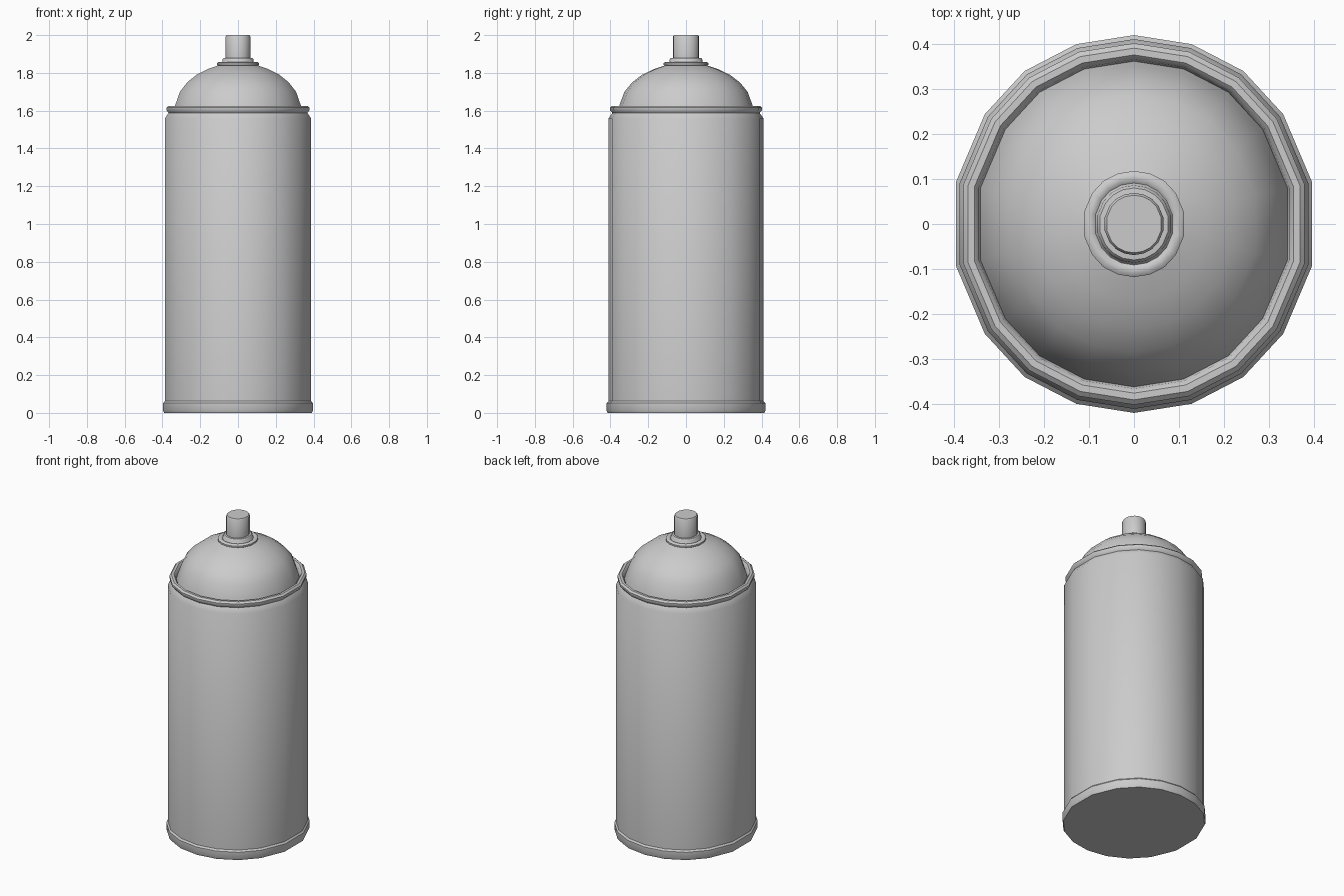
import bpy, bmesh, math

if "Cube" in bpy.data.objects:
    bpy.data.objects.remove(bpy.data.objects["Cube"])

# 18-sided, slightly narrow cross-section: one quarter, mirrored to a full loop
quarter = [(0.943, 0.221), (0.79, 0.581), (0.579, 0.81), (0.305, 0.952)]
right = [(x, -y) for x, y in reversed(quarter)] + quarter
section = [(0, -1)] + right + [(0, 1)] + [(-x, y) for x, y in reversed(right)]


def turned(name, profile, cap_bottom=False, cap_top=False):
    """Sweep a (radius, height) profile around the section, bottom to top."""
    bm = bmesh.new()
    rings = [[bm.verts.new((x * r, y * r, z)) for x, y in section] for r, z in profile]
    n = len(section)
    for a, b in zip(rings, rings[1:]):
        for j in range(n):
            k = (j + 1) % n
            bm.faces.new((a[j], a[k], b[k], b[j]))
    if cap_bottom:
        bm.faces.new(rings[0][::-1])
    if cap_top:
        bm.faces.new(rings[-1])
    mesh = bpy.data.meshes.new(name)
    bm.to_mesh(mesh)
    bm.free()
    ob = bpy.data.objects.new(name, mesh)
    bpy.context.collection.objects.link(ob)
    bpy.ops.object.select_all(action='DESELECT')
    ob.select_set(True)
    bpy.context.view_layer.objects.active = ob
    bpy.ops.object.shade_smooth_by_angle(angle=math.radians(40))
    return ob


# Can body with base lip and tapered shoulder
turned("can_body", [(0.414, 0), (0.42, 0.012), (0.42, 0.052), (0.411, 0.062),
                    (0.411, 1.558), (0.39, 1.588)], cap_bottom=True)

# Rolled rim with a groove on its inner side
turned("rolled_rim", [(0.39, 1.588), (0.402, 1.603), (0.402, 1.616), (0.391, 1.626),
                      (0.376, 1.626), (0.366, 1.616), (0.362, 1.595)])

# Domed top
turned("dome", [(0.362, 1.595), (0.352, 1.63), (0.326, 1.70), (0.285, 1.75),
                (0.232, 1.79), (0.17, 1.82), (0.11, 1.84)])

# Valve cup: rolled ring, groove and collar
turned("valve_cup", [(0.11, 1.838), (0.118, 1.843), (0.118, 1.852), (0.11, 1.858),
                     (0.098, 1.858), (0.091, 1.853), (0.088, 1.856),
                     (0.086, 1.872), (0.08, 1.879), (0.069, 1.88)])

# Spray nozzle
turned("nozzle", [(0.069, 1.88), (0.069, 1.993), (0.064, 2.0)], cap_top=True)
